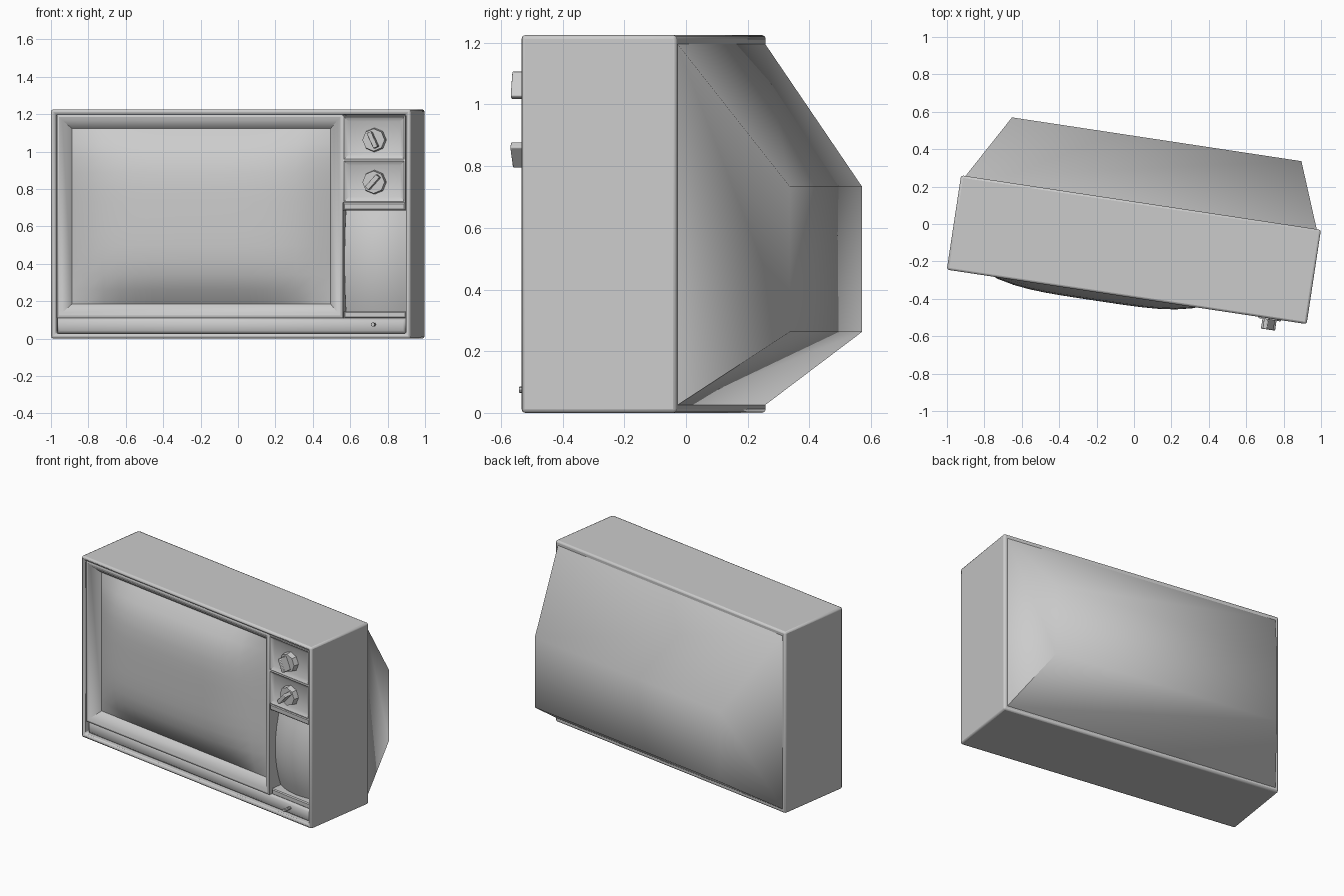
import bpy, bmesh, math
from mathutils import Matrix

if "Cube" in bpy.data.objects:
    bpy.data.objects.remove(bpy.data.objects["Cube"])

# the set is turned slightly about z; everything is modelled in its own frame
TURN = Matrix.Translation((0, -0.1325, 0)) @ Matrix.Rotation(math.radians(-8.6), 4, 'Z')


def finish(name, bm, bevel=0, angle=35):
    me = bpy.data.meshes.new(name)
    bm.to_mesh(me)
    bm.free()
    ob = bpy.data.objects.new(name, me)
    bpy.context.collection.objects.link(ob)
    ob.matrix_world = TURN
    if bevel:
        m = ob.modifiers.new("soft_edges", 'BEVEL')
        m.width, m.segments, m.limit_method = bevel, 2, 'ANGLE'
        m.angle_limit = math.radians(40)
    bpy.ops.object.select_all(action='DESELECT')
    bpy.context.view_layer.objects.active = ob
    ob.select_set(True)
    bpy.ops.object.shade_smooth_by_angle(angle=math.radians(angle))
    return ob


def loft(name, rect, steps, back=True, front=True, bevel=0, angle=35):
    """Stack rectangles from back to front; steps are (inset, y) plus an optional own rectangle."""
    x0, x1, z0, z1 = rect
    bm = bmesh.new()
    rings = []
    for step in steps:
        d, y = step[:2]
        a, b, c, e = step[2] if len(step) > 2 else (x0 + d, x1 - d, z0 + d, z1 - d)
        rings.append([bm.verts.new(p) for p in
                      ((a, y, c), (b, y, c), (b, y, e), (a, y, e))])
    for r, s in zip(rings, rings[1:]):
        for i in range(4):
            j = (i + 1) % 4
            bm.faces.new((r[i], r[j], s[j], s[i]))
    if back:
        bm.faces.new(rings[0][::-1])
    if front:
        bm.faces.new(rings[-1])
    return finish(name, bm, bevel, angle)


def panel(name, rect, depth, nx, nz):
    """Bulged panel facing the front; depth(s, t) gives y for s, t in -1..1."""
    x0, x1, z0, z1 = rect
    bm = bmesh.new()
    g = []
    for k in range(nz + 1):
        t = 2 * k / nz - 1
        row = []
        for i in range(nx + 1):
            s = 2 * i / nx - 1
            row.append(bm.verts.new(((x0 + x1 + s * (x1 - x0)) / 2, depth(s, t),
                                     (z0 + z1 + t * (z1 - z0)) / 2)))
        g.append(row)
    for k in range(nz):
        for i in range(nx):
            bm.faces.new((g[k][i], g[k][i + 1], g[k + 1][i + 1], g[k + 1][i]))
    return finish(name, bm, angle=60)


# cabinet shell with recessed front
loft("cabinet", (-0.973, 0.973, 0, 1.225),
     [(0, 0.25), (0, -0.26), (0.026, -0.26), (0.03, -0.13)], bevel=0.012)

# tapered rear housing
loft("rear_housing", (-0.952, 0.952, 0.022, 1.203),
     [(0, 0.597, (-0.75, 0.815, 0.262, 0.735)), (0, 0.245)], front=False, angle=75)

# picture tube surround and glass
loft("screen_bezel", (-0.943, 0.604, 0.11, 1.197),
     [(0, -0.13), (0, -0.245), (0.012, -0.25), (0.03, -0.242), (0.075, -0.19)],
     back=False, front=False)
panel("screen_glass", (-0.868, 0.529, 0.185, 1.122),
      lambda s, t: -0.19 - 0.115 * (1 - s ** 4) * (1 - t ** 4), 16, 12)

# lower trim strip
loft("bottom_trim", (-0.943, 0.943, 0.028, 0.11),
     [(0, -0.12), (0, -0.225), (0.015, -0.238)], angle=60)

# control column
loft("column_divider", (0.606, 0.942, 0.685, 0.728), [(0, -0.12), (0, -0.238), (0.008, -0.246)])
loft("column_sill", (0.606, 0.942, 0.108, 0.146), [(0, -0.12), (0, -0.22), (0.006, -0.226)])
panel("speaker_panel", (0.606, 0.942, 0.14, 0.69),
      lambda s, t: -0.235 + 0.04 * s * s + 0.05 * t * t, 8, 8)

KX = 0.773
for n, z0, z1, zk, tilt in (("upper", 0.955, 1.19, 1.062, 25), ("lower", 0.728, 0.955, 0.836, -42)):
    # dished plate behind the knob
    loft(n + "_knob_plate", (0.606, 0.942, z0, z1),
         [(0, -0.12), (0, -0.246), (0.006, -0.248), (0.03, -0.232)])
    # eight-sided knob with a raised grip
    bm = bmesh.new()
    bmesh.ops.create_cone(bm, cap_ends=True, segments=8, radius1=0.069, radius2=0.06, depth=0.065,
                          matrix=Matrix.Translation((KX, -0.2345, zk)) @ Matrix.Rotation(math.pi / 2, 4, 'X'))
    finish(n + "_knob", bm)
    bm = bmesh.new()
    bmesh.ops.create_cube(bm, size=1, matrix=Matrix.Translation((KX, -0.29, zk))
                          @ Matrix.Rotation(math.radians(-tilt), 4, 'Y')
                          @ Matrix.Diagonal((0.026, 0.06, 0.09, 1)))
    finish(n + "_knob_grip", bm, 0.004)

# small power button on the lower trim
bm = bmesh.new()
bmesh.ops.create_cone(bm, cap_ends=True, segments=8, radius1=0.009, radius2=0.011, depth=0.07,
                      matrix=Matrix.Translation((KX, -0.26, 0.075)) @ Matrix.Rotation(math.pi / 2, 4, 'X'))
finish("power_button", bm)
